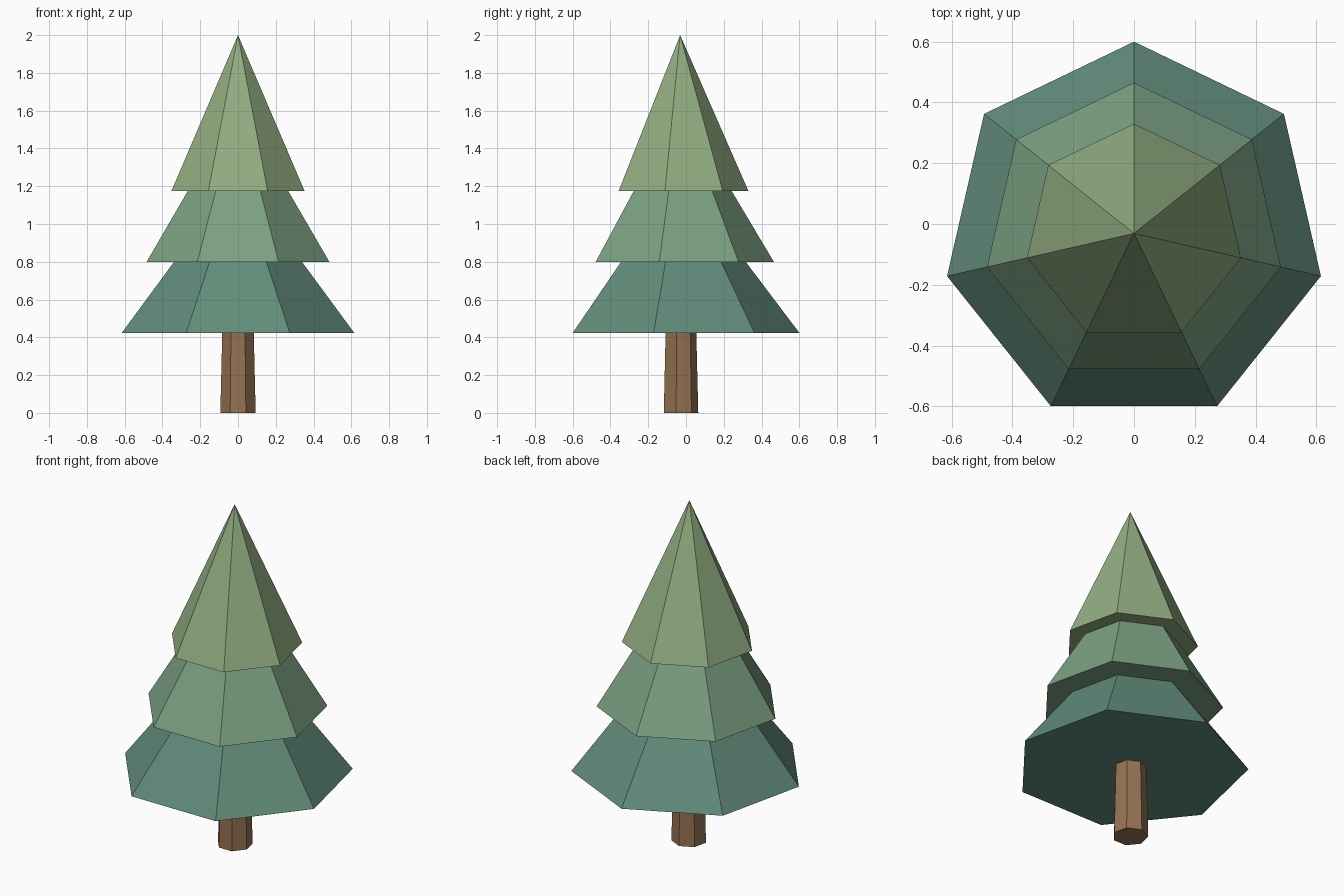
import bpy

if "Cube" in bpy.data.objects:
    bpy.data.objects.remove(bpy.data.objects["Cube"])

SIDES = 7
CENTRE_Y = -0.031  # the heptagon's bounds are centred on y = 0


def tapered_part(name, r_bottom, r_top, z_bottom, z_top, colour):
    # Seven-sided cone or frustum; first corner points to +y
    bpy.ops.mesh.primitive_cone_add(
        vertices=SIDES, radius1=r_bottom, radius2=r_top,
        depth=z_top - z_bottom, end_fill_type='NGON',
        location=(0, CENTRE_Y, (z_bottom + z_top) / 2))
    obj = bpy.context.object
    obj.name = name
    mat = bpy.data.materials.new(name + "_colour")
    mat.diffuse_color = (*colour, 1)
    mat.use_nodes = True
    mat.node_tree.nodes["Principled BSDF"].inputs["Base Color"].default_value = mat.diffuse_color
    obj.data.materials.append(mat)
    return obj


# Trunk
tapered_part("trunk", 0.096, 0.0855, 0, 0.424, (0.30, 0.17, 0.085))

# Foliage tiers, bottom to top
tapered_part("lower_foliage", 0.631, 0.347, 0.424, 0.80, (0.12, 0.263, 0.196))
tapered_part("middle_foliage", 0.496, 0.272, 0.80, 1.176, (0.20, 0.355, 0.225))
tapered_part("upper_foliage", 0.361, 0, 1.176, 2.0, (0.285, 0.42, 0.22))
